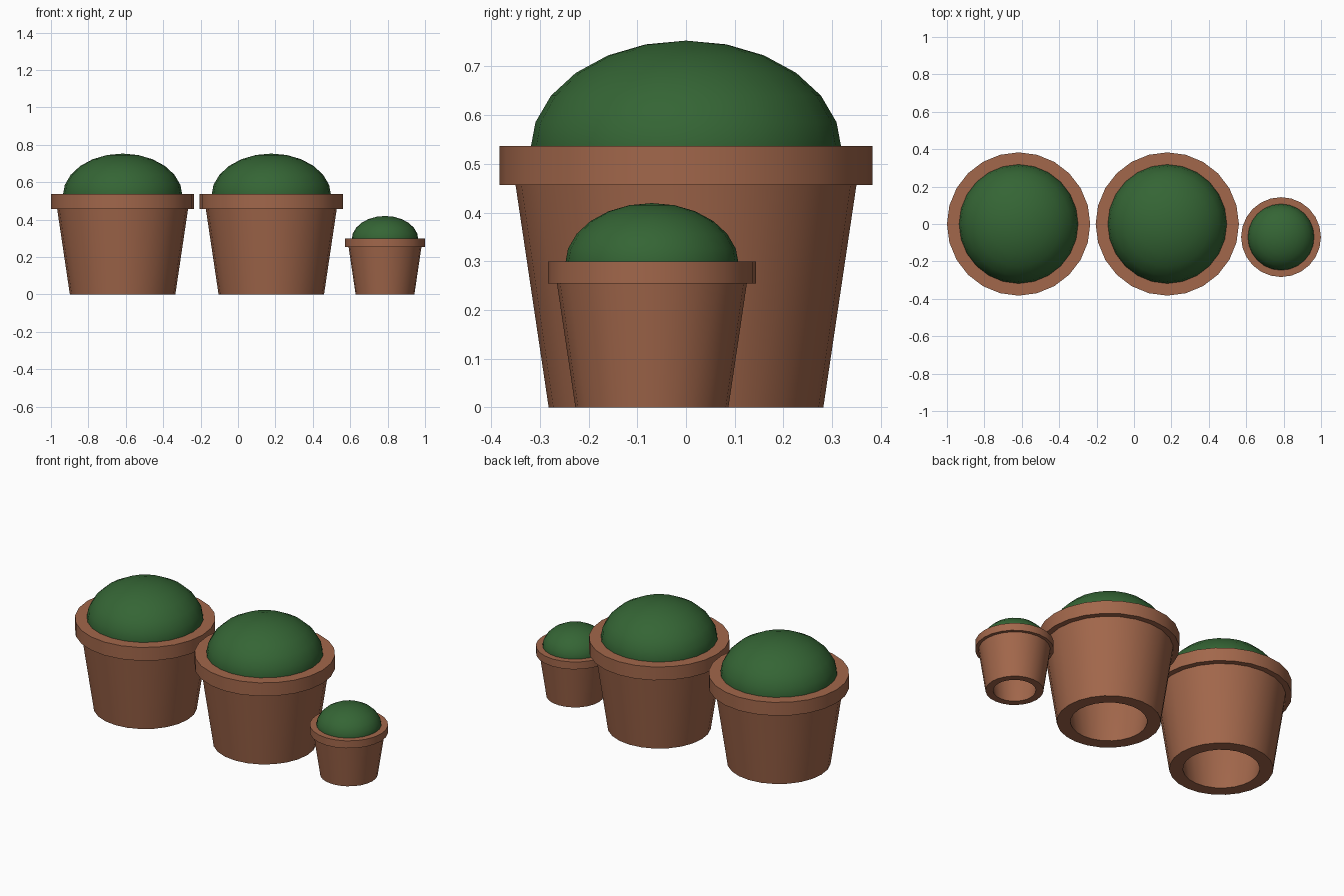
import bpy, bmesh
from math import radians
from mathutils import Vector, Matrix

if "Cube" in bpy.data.objects:
    bpy.data.objects.remove(bpy.data.objects["Cube"])

SIDES = 24


def material(name, rgb):
    m = bpy.data.materials.new(name)
    m.diffuse_color = (*rgb, 1)
    m.use_nodes = True
    m.node_tree.nodes["Principled BSDF"].inputs["Base Color"].default_value = m.diffuse_color
    return m


clay = material("clay", (0.36, 0.135, 0.07))
leaf = material("leaf", (0.035, 0.13, 0.035))


def finish(bm, name, mat, loc, size):
    bmesh.ops.recalc_face_normals(bm, faces=bm.faces)
    me = bpy.data.meshes.new(name)
    bm.to_mesh(me)
    bm.free()
    me.materials.append(mat)
    ob = bpy.data.objects.new(name, me)
    bpy.context.collection.objects.link(ob)
    ob.location = loc
    ob.scale = (size,) * 3
    bpy.ops.object.select_all(action='DESELECT')
    ob.select_set(True)
    bpy.context.view_layer.objects.active = ob
    bpy.ops.object.shade_smooth_by_angle(angle=radians(30))


def lathe(name, profile, mat, loc, size):
    """Revolve a closed (radius, height) profile around z."""
    bm = bmesh.new()
    vs = [bm.verts.new((r, 0, z)) for r, z in profile]
    es = [bm.edges.new((vs[i - 1], vs[i])) for i in range(len(vs))]
    bmesh.ops.spin(bm, geom=vs + es, cent=(0, 0, 0), axis=(0, 0, 1),
                   angle=radians(360), steps=SIDES, use_merge=True)
    bmesh.ops.remove_doubles(bm, verts=bm.verts, dist=1e-5)
    finish(bm, name, mat, loc, size)


def potted_shrub(prefix, x, y, size):
    loc = Vector((x, y, 0))
    # tapered open-bottomed pot with an overhanging rim
    lathe(prefix + "_pot",
          [(0.282, 0), (0.35, 0.457), (0.383, 0.457), (0.383, 0.537),
           (0.305, 0.537), (0.278, 0.457), (0.208, 0)], clay, loc, size)
    # squashed round shrub
    bm = bmesh.new()
    bmesh.ops.create_uvsphere(bm, u_segments=SIDES, v_segments=12, radius=1,
                              matrix=Matrix.Diagonal((0.32, 0.32, 0.226, 1)))
    finish(bm, prefix + "_shrub", leaf, loc + Vector((0, 0, 0.527 * size)), size)


potted_shrub("left", -0.617, 0, 1)
potted_shrub("middle", 0.178, 0, 1)
potted_shrub("small", 0.786, -0.07, 0.557)
